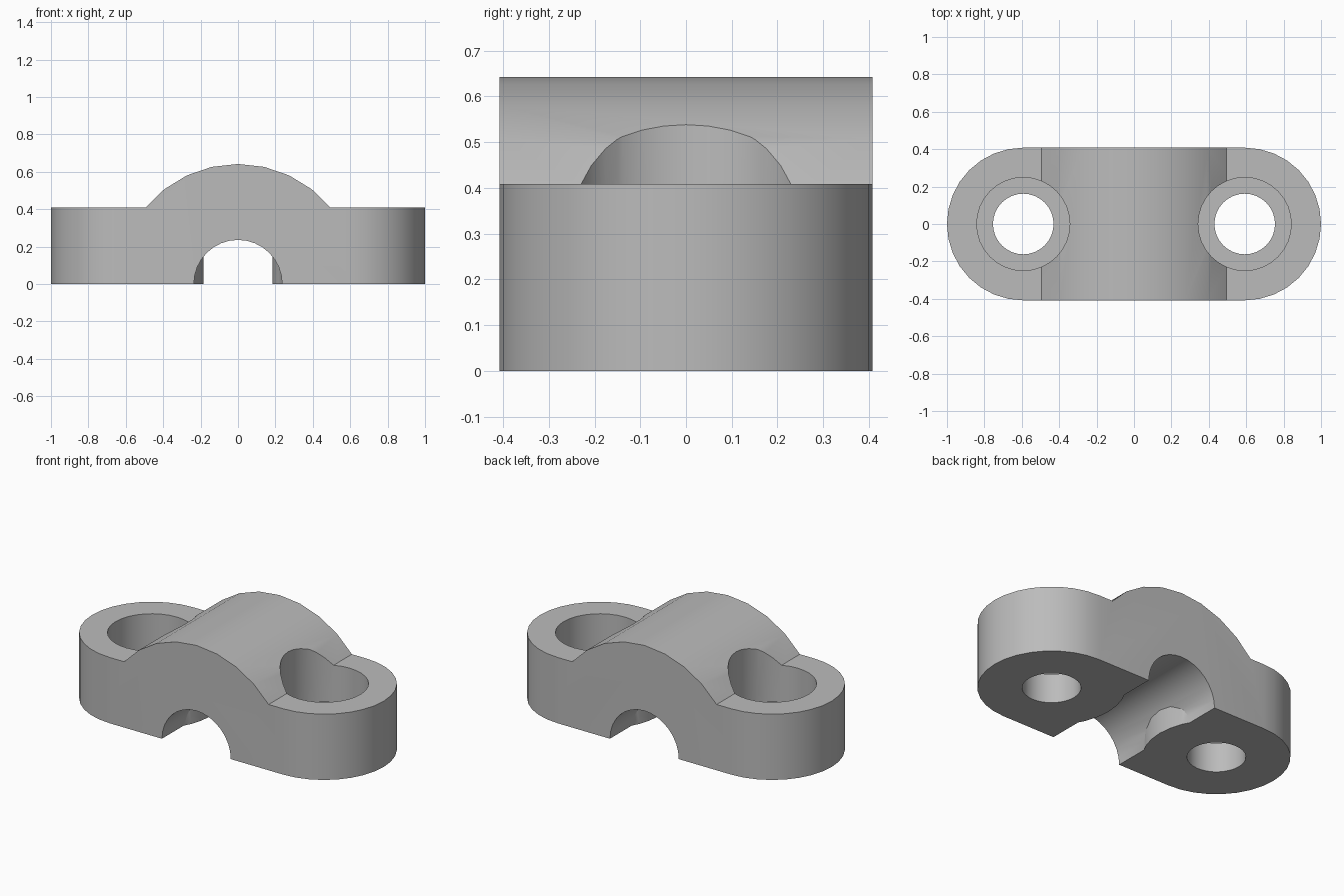
import bpy, bmesh
from math import sin, cos, pi, asin, radians

cube = bpy.data.objects.get("Cube")
if cube:
    bpy.data.objects.remove(cube, do_unlink=True)

END_X = 0.592      # hole centres
END_R = 0.408      # rounded end radius
HEIGHT = 0.408     # flange thickness
DOME_R = 0.642
GROOVE_R = 0.236
BORE_R = 0.249     # wide upper recess
HOLE_R = 0.162
LEDGE_Z = 0.18     # floor of the recess

metal = bpy.data.materials.new("plain grey")
metal.use_nodes = True
grey = (0.5, 0.5, 0.5, 1)
metal.diffuse_color = grey
metal.node_tree.nodes["Principled BSDF"].inputs["Base Color"].default_value = grey


def add_object(name, bm):
    bmesh.ops.recalc_face_normals(bm, faces=bm.faces)
    mesh = bpy.data.meshes.new(name)
    bm.to_mesh(mesh)
    bm.free()
    mesh.materials.append(metal)
    obj = bpy.data.objects.new(name, mesh)
    bpy.context.collection.objects.link(obj)
    return obj


def cylinder(name, x, r, z0, z1, segments=32):
    bm = bmesh.new()
    bmesh.ops.create_cone(bm, cap_ends=True, segments=segments,
                          radius1=r, radius2=r, depth=z1 - z0)
    bmesh.ops.translate(bm, verts=bm.verts, vec=(x, 0, (z0 + z1) / 2))
    return add_object(name, bm)


def combine(target, tool, operation):
    mod = target.modifiers.new(tool.name, 'BOOLEAN')
    mod.operation = operation
    mod.solver = 'EXACT'
    mod.object = tool
    bpy.context.view_layer.objects.active = target
    bpy.ops.object.modifier_apply(modifier=mod.name)
    bpy.data.objects.remove(tool, do_unlink=True)


def arc(r, start, end, steps):
    return [(r * cos(start + (end - start) * i / steps),
             r * sin(start + (end - start) * i / steps)) for i in range(steps + 1)]


# Saddle profile: flat flanges, domed top and half-round groove below
dome_angle = asin(HEIGHT / DOME_R)
profile = [(END_X, 0), (END_X, HEIGHT)]
profile += arc(DOME_R, dome_angle, pi - dome_angle, 8)
profile += [(-END_X, HEIGHT), (-END_X, 0)]
profile += arc(GROOVE_R, pi, 0, 16)

bm = bmesh.new()
face = bm.faces.new([bm.verts.new((x, -END_R, z)) for x, z in profile])
side = bmesh.ops.extrude_face_region(bm, geom=[face])
bmesh.ops.translate(bm, vec=(0, 2 * END_R, 0),
                    verts=[v for v in side["geom"] if isinstance(v, bmesh.types.BMVert)])
clamp = add_object("saddle_clamp", bm)

# Rounded ends, then the stepped screw holes
for s in (-1, 1):
    combine(clamp, cylinder("rounded_end", s * END_X, END_R, 0, HEIGHT), 'UNION')
for s in (-1, 1):
    combine(clamp, cylinder("screw_recess", s * END_X, BORE_R, LEDGE_Z, 1), 'DIFFERENCE')
    combine(clamp, cylinder("screw_hole", s * END_X, HOLE_R, -0.2, 0.5), 'DIFFERENCE')

# Smooth curved walls with crisp rims
bpy.ops.object.select_all(action='DESELECT')
clamp.select_set(True)
bpy.context.view_layer.objects.active = clamp
bpy.ops.object.shade_smooth_by_angle(angle=radians(30))
